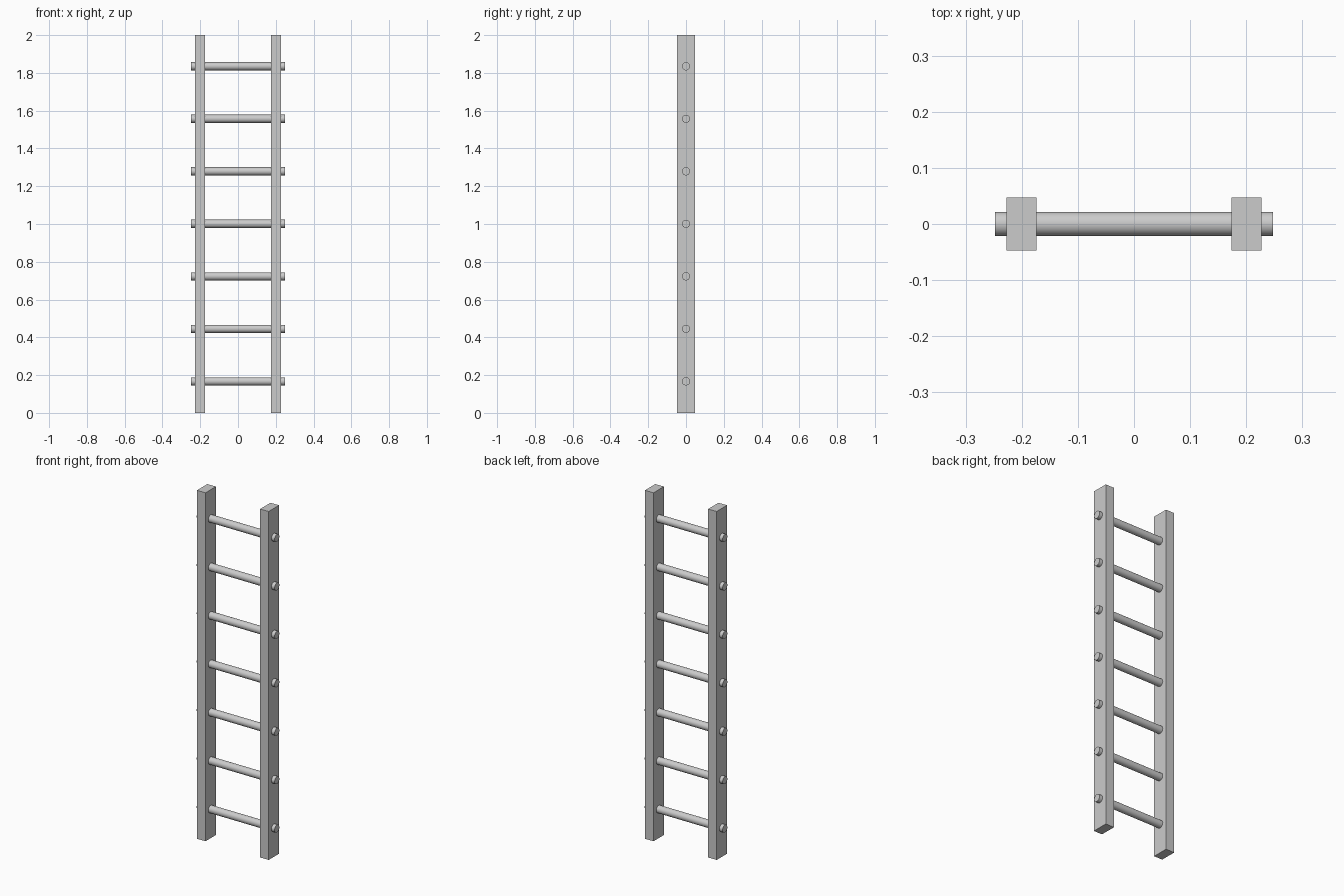
import bpy
import math

if "Cube" in bpy.data.objects:
    bpy.data.objects.remove(bpy.data.objects["Cube"])

HEIGHT = 2.0
RAIL_X, RAIL_W, RAIL_D = 0.2005, 0.054, 0.094
RUNG_R, RUNG_LEN, RUNG_COUNT = 0.0215, 0.495, 7
FIRST_Z, LAST_Z = 0.167, 1.835


def add_rail(name, x):
    bpy.ops.mesh.primitive_cube_add(size=1, location=(x, 0, HEIGHT / 2))
    rail = bpy.context.object
    rail.name = name
    rail.scale = (RAIL_W, RAIL_D, HEIGHT)
    bpy.ops.object.transform_apply(location=False, rotation=False, scale=True)


def add_rung(name, z):
    bpy.ops.mesh.primitive_cylinder_add(
        vertices=32, radius=RUNG_R, depth=RUNG_LEN,
        location=(0, 0, z), rotation=(0, math.pi / 2, 0))
    bpy.context.object.name = name
    bpy.ops.object.shade_smooth_by_angle(angle=math.radians(40))


# Two upright side rails
add_rail("left_rail", -RAIL_X)
add_rail("right_rail", RAIL_X)

# Round rungs passing through both rails
step = (LAST_Z - FIRST_Z) / (RUNG_COUNT - 1)
for i in range(RUNG_COUNT):
    add_rung(f"rung_{i + 1}", FIRST_Z + i * step)
